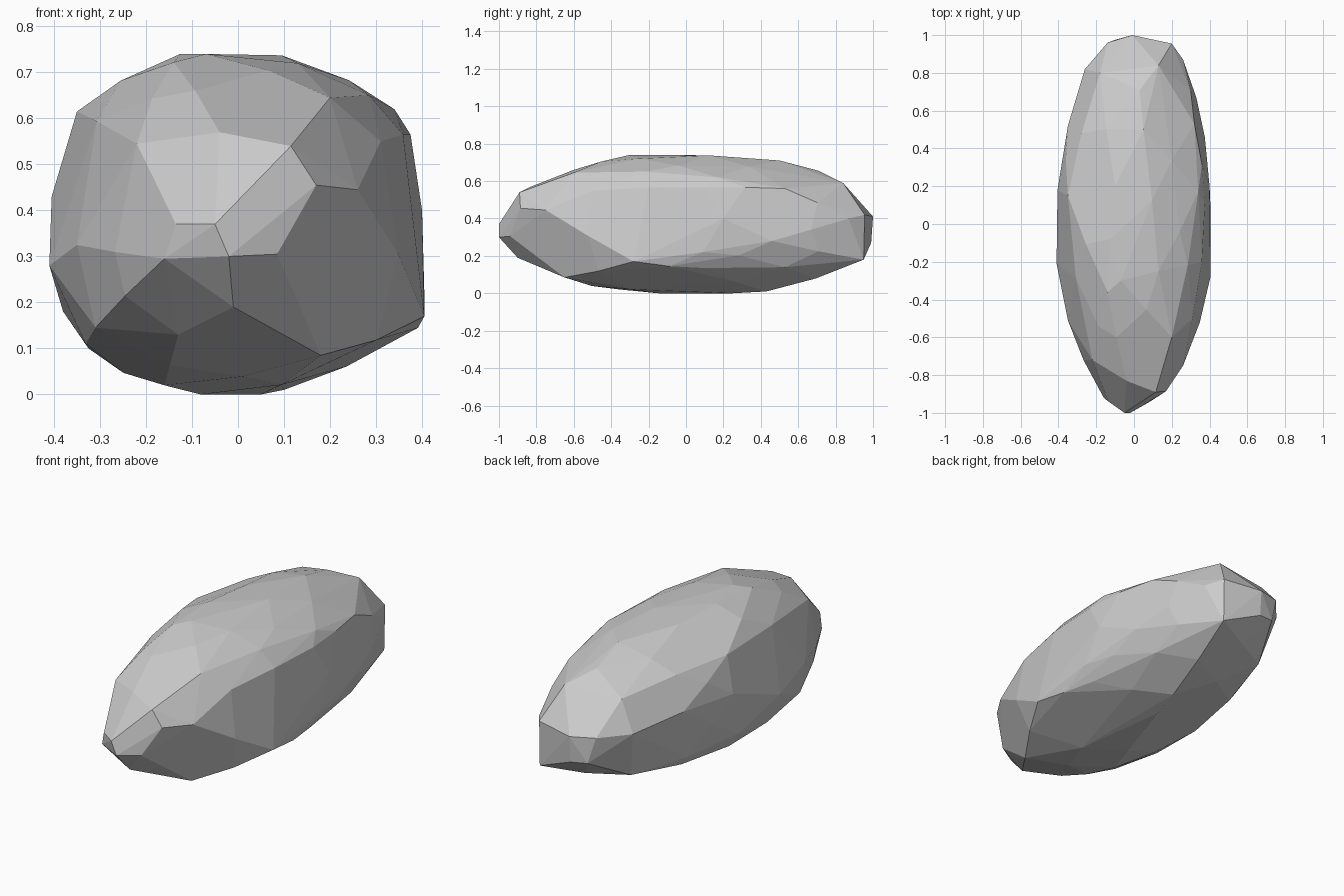
import bpy, bmesh

if "Cube" in bpy.data.objects:
    bpy.data.objects.remove(bpy.data.objects["Cube"])

# Corner points of the chipped boulder, grouped by region
nose = [(-.05, -1, .37), (-.02, -1, .30), (.085, -.94, .305), (.17, -.885, .455),
        (.115, -.89, .54), (-.04, -.83, .57), (-.22, -.72, .545), (-.135, -.94, .37),
        (-.16, -.92, .295), (-.01, -.9, .19), (-.13, -.73, .13)]
crown = [(.2, -.6, .645), (-.07, -.3, .74), (-.14, -.36, .722), (.13, -.25, .72),
         (.05, .5, .71), (-.1, .2, .73), (.03, .71, .655), (.13, .84, .59), (-.18, .8, .58)]
right_flank = [(.26, -.75, .445), (.31, -.5, .55), (.405, -.28, .17), (.34, .17, .62),
               (.375, .1, .565), (.4, .2, .4), (.32, .53, .56), (.375, .46, .28),
               (.26, .87, .4)]
left_flank = [(-.41, -.21, .28), (-.35, -.51, .325), (-.405, .18, .43), (-.35, .15, .615),
              (-.35, .52, .45), (-.26, .82, .42), (-.31, -.52, .145), (-.38, .1, .18)]
belly = [(0, .06, 0), (.1, .43, .01), (-.16, -.35, .02), (-.325, .1, .1),
         (.18, -.65, .085), (.36, .1, .135), (-.2, .75, .16)]
tail = [(-.01, 1, .41), (-.01, .99, .27), (.2, .95, .18), (.2, .955, .42),
        (-.14, .96, .42), (-.1, .975, .28)]


def hull(points):
    bm = bmesh.new()
    for p in points:
        bm.verts.new(p)
    bmesh.ops.convex_hull(bm, input=bm.verts[:])
    loose = [v for v in bm.verts if not v.link_faces]
    bmesh.ops.delete(bm, geom=loose, context='VERTS')
    bmesh.ops.recalc_face_normals(bm, faces=bm.faces[:])
    return bm


def bulged(points, min_length, amount):
    """Add a slightly raised corner halfway along every long edge."""
    bm = hull(points)
    extra = []
    for e in bm.edges:
        length = e.calc_length()
        if length > min_length and e.calc_face_angle(0) > .15:
            n = sum((f.normal for f in e.link_faces), e.verts[0].normal * 0).normalized()
            p = (e.verts[0].co + e.verts[1].co) / 2 + n * length * amount
            extra.append((max(-.41, min(.405, p.x)), p.y, max(0, min(.74, p.z))))
    bm.free()
    return points + extra


def hull_object(name, points):
    bm = hull(points)
    # Merge nearly coplanar triangles into larger chipped facets
    bmesh.ops.dissolve_limit(bm, angle_limit=.04, verts=bm.verts[:], edges=bm.edges[:])
    mesh = bpy.data.meshes.new(name)
    bm.to_mesh(mesh)
    bm.free()
    obj = bpy.data.objects.new(name, mesh)
    bpy.context.collection.objects.link(obj)
    return obj


# Faceted boulder
corners = nose + crown + right_flank + left_flank + belly + tail
hull_object("boulder", bulged(corners, .38, .03))
